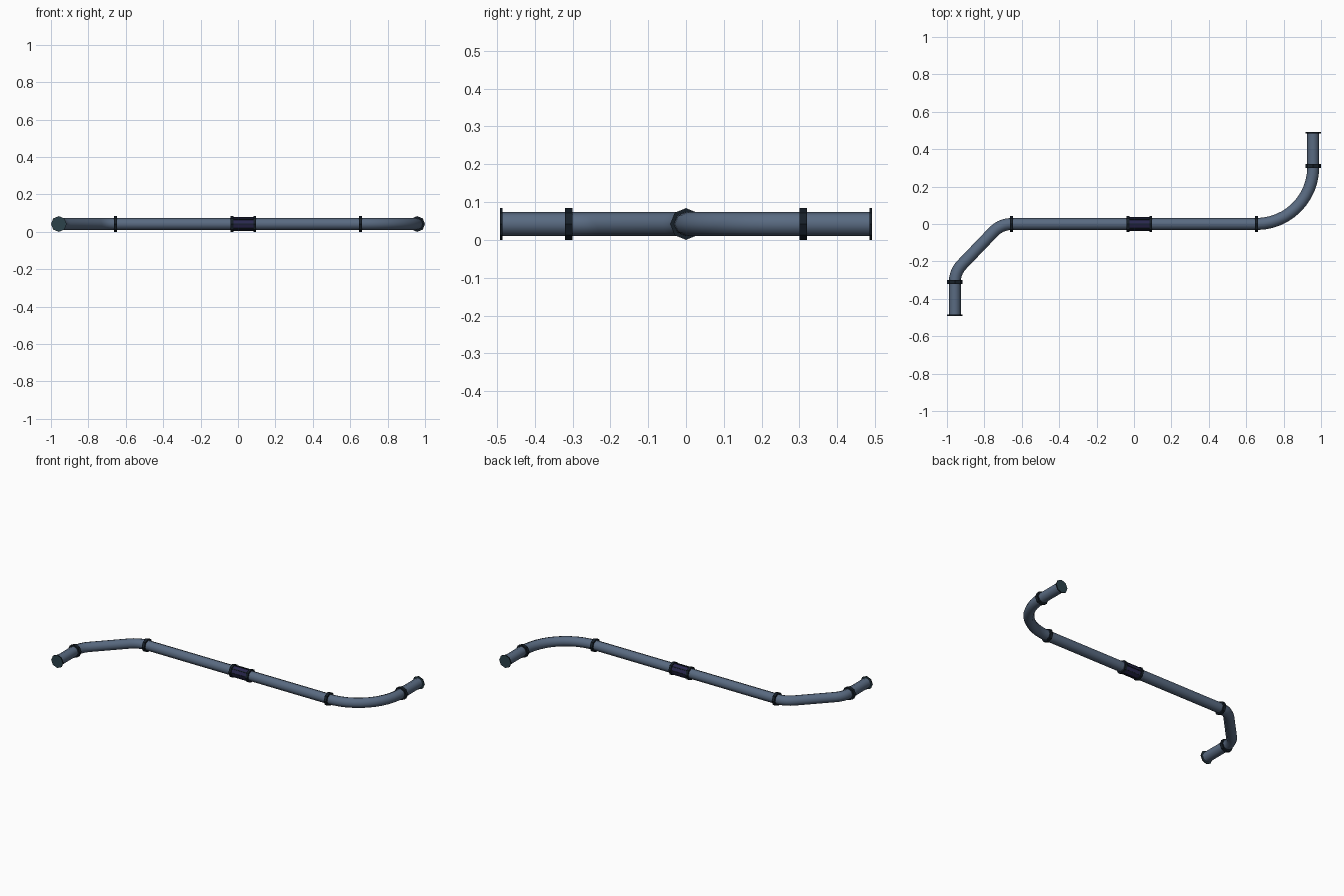
import bpy, bmesh, math
from mathutils import Vector

if "Cube" in bpy.data.objects:
    bpy.data.objects.remove(bpy.data.objects["Cube"])

ZC = 0.042      # height of the pipe centre line
R = 0.032       # pipe radius
RF = 0.042      # flange radius
XE, YE = 0.958, 0.492
XJ, YJ = 0.655, 0.31
SIDES = 8


def material(name, col):
    m = bpy.data.materials.new(name)
    m.diffuse_color = (*col, 1)
    m.use_nodes = True
    m.node_tree.nodes["Principled BSDF"].inputs["Base Color"].default_value = m.diffuse_color
    return m


STEEL = material("steel_blue", (0.10, 0.145, 0.22))
DARK = material("dark_flange", (0.008, 0.014, 0.022))
CAP = material("teal_cap", (0.025, 0.055, 0.07))
NAVY = material("navy_sleeve", (0.022, 0.02, 0.075))


def tube(name, path, radius, mat, smooth=True, cap_mat=None):
    """Sweep an octagon along a flat path; optional caps at both ends."""
    pts = [Vector((x, y, ZC)) for x, y in path]
    bm = bmesh.new()
    rings = []
    for i, p in enumerate(pts):
        a = (p - pts[i - 1]).normalized() if i else (pts[1] - p).normalized()
        b = (pts[i + 1] - p).normalized() if i < len(pts) - 1 else a
        t = (a + b).normalized()
        n = Vector((-t.y, t.x, 0)) / max(t.dot(a), 0.1)
        rings.append([bm.verts.new(p + n * radius * math.cos(k * math.tau / SIDES)
                                   + Vector((0, 0, radius * math.sin(k * math.tau / SIDES))))
                      for k in range(SIDES)])
    for r0, r1 in zip(rings, rings[1:]):
        for k in range(SIDES):
            j = (k + 1) % SIDES
            bm.faces.new((r0[k], r0[j], r1[j], r1[k])).smooth = smooth
    if cap_mat:
        for r in (rings[0], rings[-1]):
            bm.faces.new(r).material_index = 1
    bmesh.ops.recalc_face_normals(bm, faces=bm.faces)
    me = bpy.data.meshes.new(name)
    bm.to_mesh(me)
    bm.free()
    me.materials.append(mat)
    if cap_mat:
        me.materials.append(cap_mat)
    ob = bpy.data.objects.new(name, me)
    bpy.context.collection.objects.link(ob)
    return ob


def arc(cx, cy, r, a0, a1, n):
    return [(cx + r * math.cos(math.radians(a0 + (a1 - a0) * i / n)),
             cy + r * math.sin(math.radians(a0 + (a1 - a0) * i / n))) for i in range(n + 1)]


# straight runs
tube("main_pipe", [(-XJ, 0), (XJ, 0)], R, STEEL)
tube("left_end_pipe", [(-XE, -YJ), (-XE, -YE + 0.001)], R, STEEL)
tube("right_end_pipe", [(XE, YJ), (XE, YE - 0.001)], R, STEEL)

# wide quarter bend
tube("right_elbow", arc(XJ, XE - XJ, XE - XJ, -90, 0, 12) + [(XE, YJ)], R, STEEL)

# double 45 degree bend
rb = 0.055 / math.tan(math.radians(22.5))
tube("left_double_elbow",
     arc(-XJ, -rb, rb, 90, 135, 5) + arc(-XE + rb, -YJ, rb, 135, 180, 5), R, STEEL)

# joint and end flanges
for side, s in (("left", -1), ("right", 1)):
    tube(side + "_inner_flange", [(s * XJ - 0.009, 0), (s * XJ + 0.009, 0)],
         RF, DARK, False, DARK)
    tube(side + "_outer_flange", [(s * XE, s * YJ - 0.01), (s * XE, s * YJ + 0.01)],
         RF, DARK, False, DARK)
    tube(side + "_end_flange", [(s * XE, s * (YE - 0.007)), (s * XE, s * YE)],
         RF, DARK, False, CAP)

# central coupling: sleeve, end collars and lengthwise ribs
X0, X1 = -0.04, 0.097
tube("coupling_sleeve", [(X0, 0), (X1, 0)], 0.0355, NAVY, False, NAVY)
for name, x in (("coupling_collar_left", X0), ("coupling_collar_right", X1 - 0.015)):
    tube(name, [(x, 0), (x + 0.015, 0)], RF, DARK, False, DARK)
for k in range(SIDES):
    a = k * math.tau / SIDES
    bpy.ops.mesh.primitive_cube_add(
        size=1, location=((X0 + X1) / 2, 0.035 * math.cos(a), ZC + 0.035 * math.sin(a)),
        rotation=(a, 0, 0))
    rib = bpy.context.object
    rib.name = "coupling_rib_%d" % k
    rib.scale = (X1 - X0 - 0.02, 0.005, 0.005)
    rib.data.materials.append(DARK)
